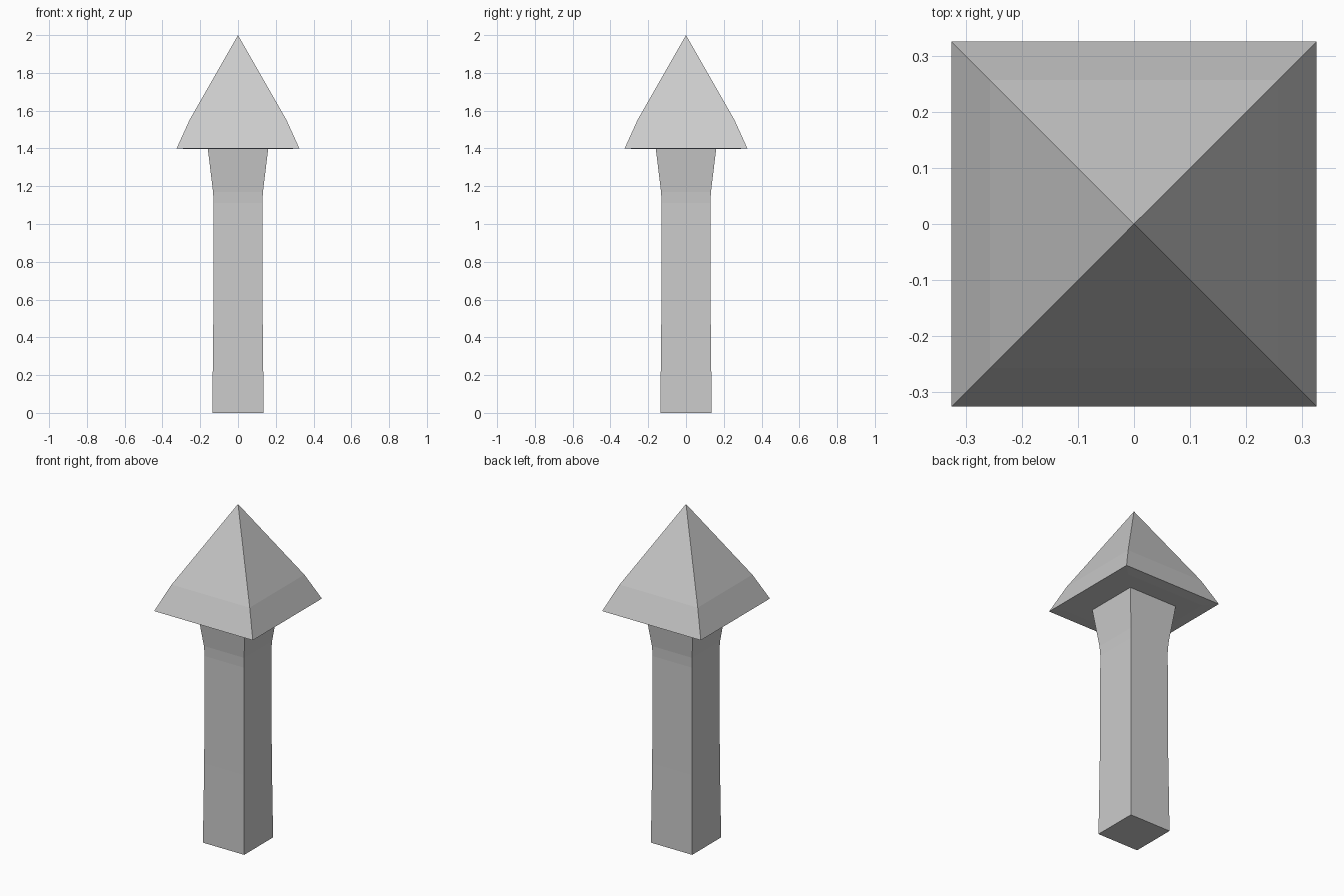
import bpy
import bmesh

if "Cube" in bpy.data.objects:
    bpy.data.objects.remove(bpy.data.objects["Cube"])


def square_loft(name, profile):
    """Skin square rings (half width, z); a zero half width makes a point."""
    bm = bmesh.new()
    rings = []
    for r, z in profile:
        corners = [(0, 0)] if r == 0 else [(-r, -r), (r, -r), (r, r), (-r, r)]
        rings.append([bm.verts.new((x, y, z)) for x, y in corners])
    for low, high in zip(rings, rings[1:]):
        for i in range(4):
            j = (i + 1) % 4
            if len(high) == 1:
                bm.faces.new((low[i], low[j], high[0]))
            else:
                bm.faces.new((low[i], low[j], high[j], high[i]))
    return bm, rings, name


def finish(bm, name):
    mesh = bpy.data.meshes.new(name)
    bm.to_mesh(mesh)
    bm.free()
    obj = bpy.data.objects.new(name, mesh)
    bpy.context.collection.objects.link(obj)
    return obj


# Square post, flaring out under the cap, closed at the foot
bm, rings, name = square_loft("post", [
    (0.136, 0.0), (0.131, 0.47), (0.129, 1.11), (0.132, 1.17), (0.16, 1.40)])
bm.faces.new(rings[0][::-1])
finish(bm, name)

# Pyramid cap with a slight bend in its slopes; underside meets the post
bm, rings, name = square_loft("pyramid_cap", [
    (0.16, 1.397), (0.26, 1.397), (0.325, 1.40), (0.257, 1.55), (0.0, 2.0)])
finish(bm, name)
